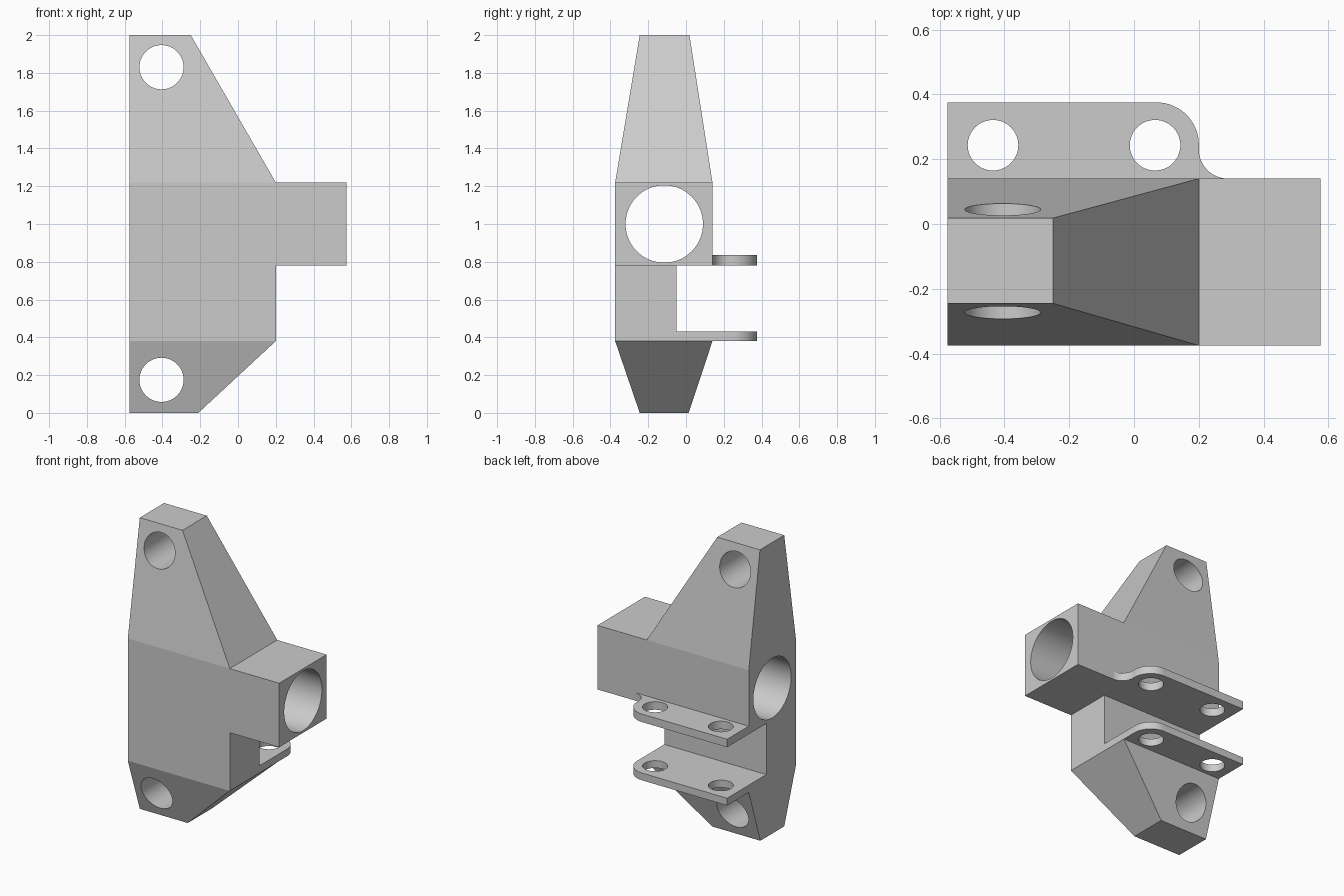
import bpy, bmesh, math
from mathutils import Vector

cube = bpy.data.objects.get("Cube")
if cube:
    bpy.data.objects.remove(cube, do_unlink=True)

grey = bpy.data.materials.new("light grey")
grey.use_nodes = True
grey.diffuse_color = (0.6, 0.6, 0.6, 1)
grey.node_tree.nodes["Principled BSDF"].inputs["Base Color"].default_value = (0.6, 0.6, 0.6, 1)

# How a profile point (a, b) and a depth d map to space, per extrusion axis
AXES = {
    "x": lambda a, b, d: (d, a, b),
    "y": lambda a, b, d: (a, d, b),
    "z": lambda a, b, d: (a, b, d),
}


def prism(name, points, axis, start, end):
    """Extrude a closed profile along an axis."""
    bm = bmesh.new()
    face = bm.faces.new([bm.verts.new(AXES[axis](a, b, start)) for a, b in points])
    out = bmesh.ops.extrude_face_region(bm, geom=[face])
    top = [v for v in out["geom"] if isinstance(v, bmesh.types.BMVert)]
    bmesh.ops.translate(bm, verts=top, vec=Vector(AXES[axis](0, 0, end - start)))
    bmesh.ops.recalc_face_normals(bm, faces=bm.faces)
    mesh = bpy.data.meshes.new(name)
    bm.to_mesh(mesh)
    bm.free()
    mesh.materials.append(grey)
    obj = bpy.data.objects.new(name, mesh)
    bpy.context.collection.objects.link(obj)
    return obj


def arc(cx, cy, r, a0, a1, n):
    """Points on an arc, angles in degrees, both ends included."""
    angles = [math.radians(a0 + (a1 - a0) * i / n) for i in range(n + 1)]
    return [(cx + r * math.cos(t), cy + r * math.sin(t)) for t in angles]


def drill(name, cx, cy, r, axis, start, end):
    return prism(name, arc(cx, cy, r, 0, 360, 64)[:-1], axis, start, end)


def combine(obj, tool, operation):
    """Apply a boolean and remove the tool."""
    mod = obj.modifiers.new(operation, "BOOLEAN")
    mod.operation, mod.solver, mod.object = operation, "EXACT", tool
    bpy.context.view_layer.objects.active = obj
    bpy.ops.object.modifier_apply(modifier=mod.name)
    bpy.data.objects.remove(tool, do_unlink=True)


def shade(obj):
    bpy.ops.object.select_all(action="DESELECT")
    obj.select_set(True)
    bpy.context.view_layer.objects.active = obj
    bpy.ops.object.shade_smooth_by_angle(angle=math.radians(7))


# Main body: front silhouette with the side arm
LEFT, ARM, EDGE, BACK = -0.575, 0.575, 0.2, 0.14
body = prism("bracket_body", [
    (LEFT, 0), (-0.21, 0), (EDGE, 0.38), (EDGE, 0.78), (ARM, 0.78),
    (ARM, 1.22), (EDGE, 1.22), (-0.25, 2), (LEFT, 2)], "y", -0.6, 0.6)

# Side silhouette: tapered ends and the rear slot
side = prism("side_shape", [
    (-0.219, -0.076), (-0.011, -0.076), (BACK, 0.38), (BACK, 0.43),
    (-0.05, 0.43), (-0.05, 0.78), (BACK, 0.78), (BACK, 1.22),
    (-0.006, 2.156), (-0.219, 2.156), (-0.375, 1.22), (-0.375, 0.38)], "x", -1, 1)
combine(body, side, "INTERSECT")

# Bore along the arm, and the two mounting holes
combine(body, drill("bore", -0.115, 1.0, 0.205, "x", -1, 1), "DIFFERENCE")
for z in (0.175, 1.83):
    combine(body, drill("mount_hole", -0.405, z, 0.117, "y", -1, 1), "DIFFERENCE")
shade(body)

# Rear lugs: rounded outer corner, the upper one blends into the arm
corner = arc(0.07, 0.245, 0.13, 90, 0, 18)
blend = arc(EDGE + 0.09, BACK + 0.09, 0.09, 180, 270, 18)
for name, z, thick, root in (("lower_lug", 0.38, 0.05, [(EDGE, BACK)]),
                             ("upper_lug", 0.78, 0.055, blend)):
    lug = prism(name, [(LEFT, BACK), (LEFT, 0.375)] + corner + root, "z", z, z + thick)
    for x in (-0.435, 0.065):
        combine(lug, drill("lug_hole", x, 0.243, 0.078, "z", z - 0.1, z + 0.2), "DIFFERENCE")
    shade(lug)
